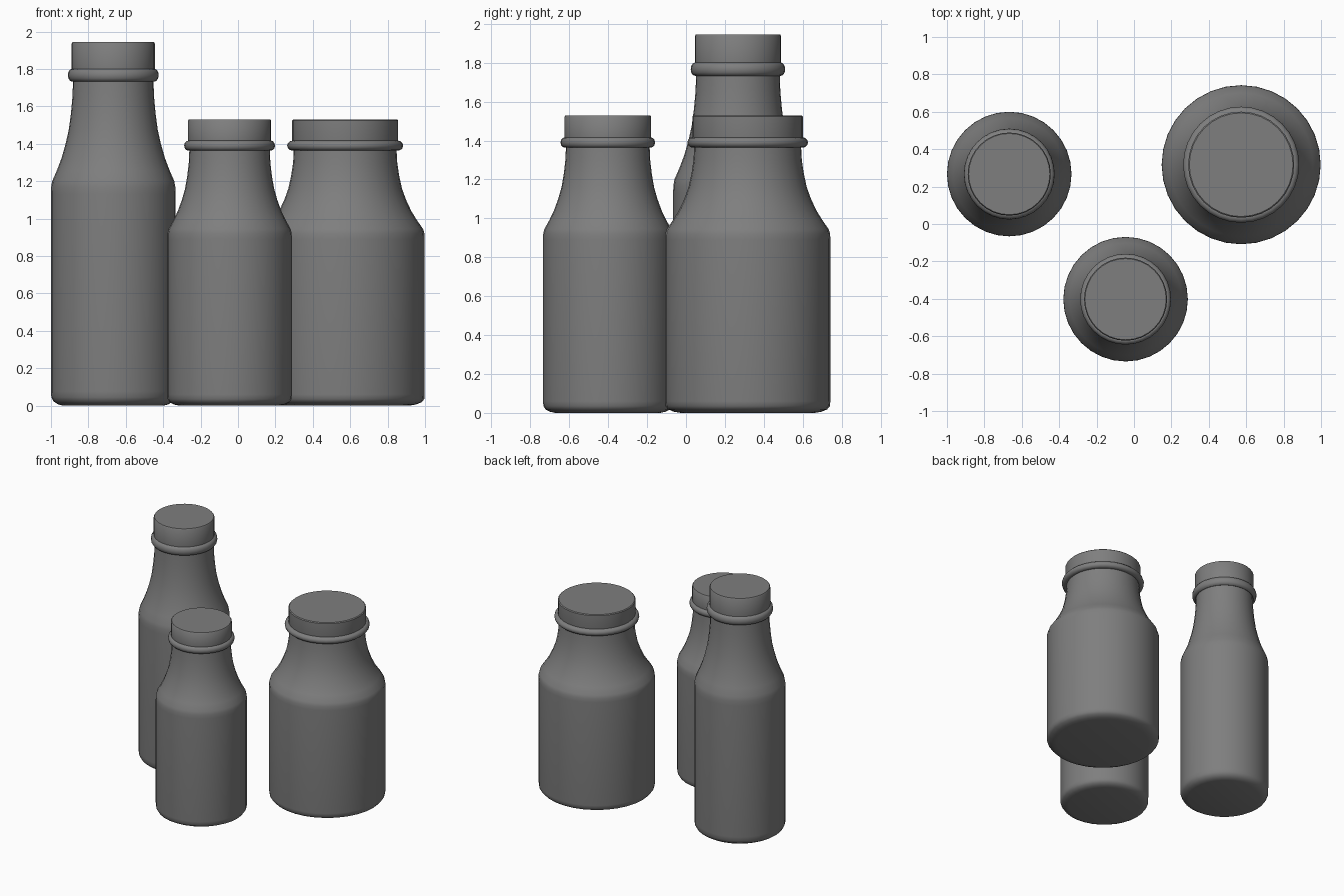
import bpy, bmesh, math

if "Cube" in bpy.data.objects:
    bpy.data.objects.remove(bpy.data.objects["Cube"], do_unlink=True)

SIDES = 32

grey = bpy.data.materials.new("bottle_grey")
grey.use_nodes = True
colour = (0.21, 0.21, 0.21, 1)
grey.diffuse_color = colour
grey.node_tree.nodes["Principled BSDF"].inputs["Base Color"].default_value = colour

# Half profiles (radius, height) shared by every bottle
BODY = [(0, 0), (0.27, 0), (0.297, 0.006), (0.32, 0.018), (0.331, 0.035), (0.333, 0.06),
        (0.333, 0.89), (0.332, 0.92), (0.326, 0.945), (0.301, 0.99), (0.277, 1.04),
        (0.255, 1.10), (0.238, 1.16), (0.226, 1.23), (0.218, 1.30), (0.215, 1.37)]
CAP = [(0.215, 1.37), (0.222, 1.41), (0.222, 1.524), (0.217, 1.53), (0, 1.53)]
# Rounded lip bead around the neck
BEAD = [(0.22 + 0.023 * math.cos(a), 1.39 + 0.027 * math.sin(a))
        for a in (math.tau * i / 12 for i in range(13))]


def lathe(name, profile, place, scale):
    """Spin a profile about z, then bake in the bottle's proportions."""
    bm = bmesh.new()
    verts = [bm.verts.new((r, 0, z)) for r, z in profile]
    edges = [bm.edges.new(pair) for pair in zip(verts, verts[1:])]
    bmesh.ops.spin(bm, geom=verts + edges, cent=(0, 0, 0), axis=(0, 0, 1),
                   angle=math.tau, steps=SIDES, use_duplicate=False)
    bmesh.ops.remove_doubles(bm, verts=bm.verts, dist=0.0005)
    bmesh.ops.scale(bm, vec=scale, verts=bm.verts)
    bmesh.ops.recalc_face_normals(bm, faces=bm.faces)
    mesh = bpy.data.meshes.new(name)
    bm.to_mesh(mesh)
    bm.free()
    mesh.materials.append(grey)
    obj = bpy.data.objects.new(name, mesh)
    obj.location = (*place, 0)
    bpy.context.collection.objects.link(obj)
    bpy.ops.object.select_all(action="DESELECT")
    obj.select_set(True)
    bpy.context.view_layer.objects.active = obj
    bpy.ops.object.shade_smooth_by_angle(angle=math.radians(40))


# Each bottle: name, position, width scale, height scale
for name, place, wide, tall in [("tall_bottle", (-0.667, 0.267), 1, 1.271),
                                ("small_bottle", (-0.045, -0.402), 1, 1),
                                ("wide_bottle", (0.573, 0.317), 1.277, 1)]:
    for part, profile in [("body", BODY), ("cap", CAP), ("neck_bead", BEAD)]:
        lathe(f"{name}_{part}", profile, place, (wide, wide, tall))
